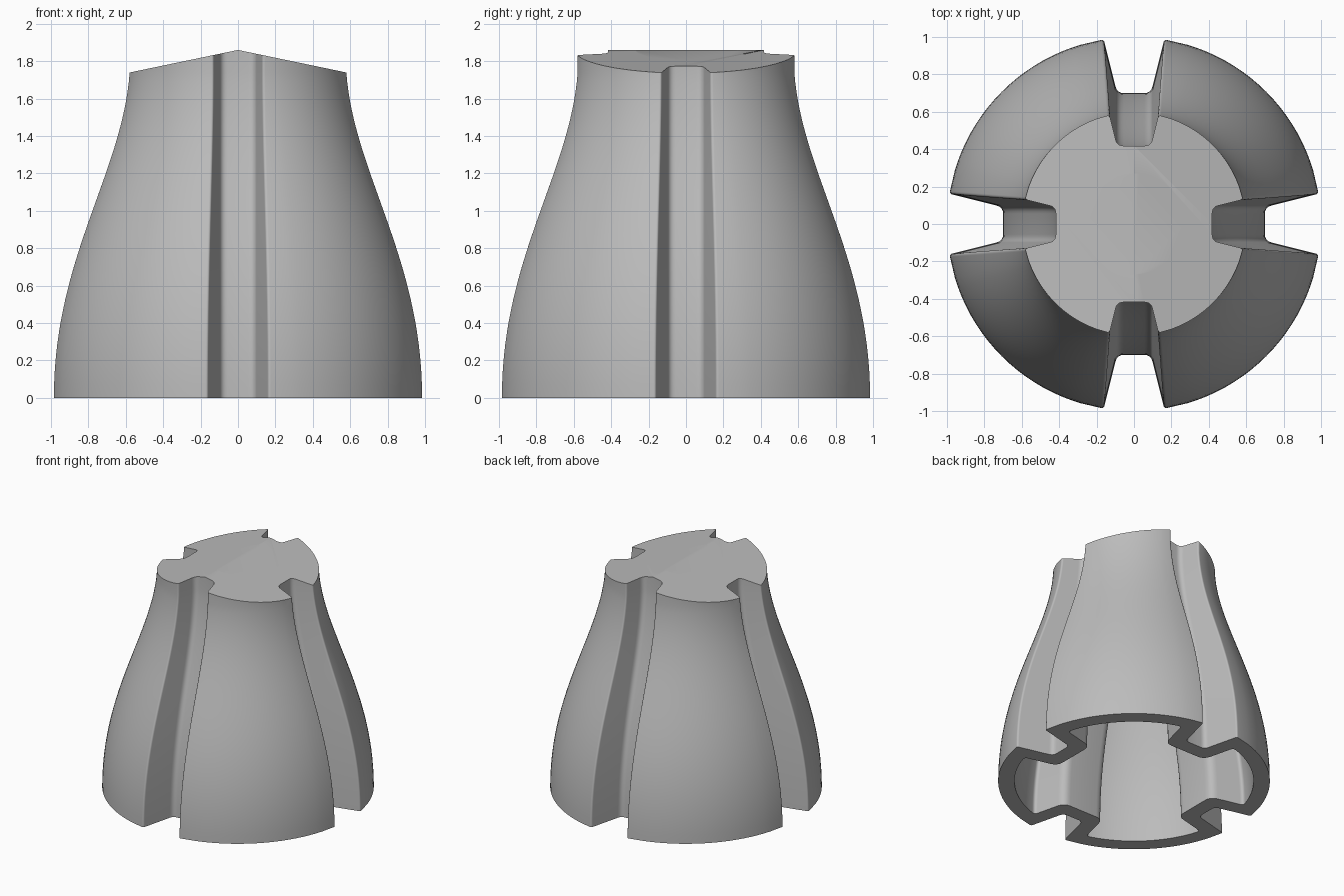
import bpy
import bmesh
import math
from mathutils import Vector
from mathutils.geometry import interpolate_bezier

cube = bpy.data.objects.get("Cube")
if cube:
    bpy.data.objects.remove(cube, do_unlink=True)

grey = bpy.data.materials.new("plain_grey")
grey.use_nodes = True
grey.diffuse_color = (0.5, 0.5, 0.5, 1)
grey.node_tree.nodes["Principled BSDF"].inputs["Base Color"].default_value = (0.5, 0.5, 0.5, 1)

WALL = 0.12
SLOPE = 0.25       # flare of the slot sides
SLOT_HALF = 0.09   # half width of the slot floor
RIDGE, PITCH = 1.86, 0.208


def loft(name, rings):
    """Closed solid through rings of equal point count."""
    bm = bmesh.new()
    loops = [[bm.verts.new(p) for p in ring] for ring in rings]
    for a, b in zip(loops, loops[1:]):
        for i in range(len(a)):
            j = (i + 1) % len(a)
            bm.faces.new((a[i], a[j], b[j], b[i]))
    bm.faces.new(loops[0][::-1])
    bm.faces.new(loops[-1])
    bmesh.ops.recalc_face_normals(bm, faces=bm.faces)
    mesh = bpy.data.meshes.new(name)
    bm.to_mesh(mesh)
    bm.free()
    mesh.materials.append(grey)
    obj = bpy.data.objects.new(name, mesh)
    bpy.context.collection.objects.link(obj)
    return obj


def fillet(before, corner, after, radius, steps=5):
    """Round a corner with a short quadratic curve."""
    a = corner + (before - corner).normalized() * radius
    b = corner + (after - corner).normalized() * radius
    ts = [i / steps for i in range(steps + 1)]
    return [a * (1 - t) ** 2 + corner * 2 * t * (1 - t) + b * t * t for t in ts]


def slotted_ring(radius, floor, half, z, r_floor, r_tip):
    """Circle with four flared slots, as a list of points at height z."""
    # where the slot side meets the circle
    u = floor
    for _ in range(20):
        v = half + SLOPE * (u - floor)
        u = math.sqrt(radius ** 2 - v ** 2)
    tip = Vector((u, v))
    root = Vector((floor, half))
    edge = math.atan2(v, u)
    span = math.pi / 2 - 2 * edge
    arc_next = Vector((math.cos(edge + 0.1), math.sin(edge + 0.1))) * radius
    side = fillet(Vector((floor, 0)), root, tip, r_floor) + fillet(root, tip, arc_next, r_tip)
    mirrored = [Vector((p.x, -p.y)) for p in reversed(side)]
    arc = []
    for i in range(1, 20):
        ang = edge + span * (0.06 + 0.88 * i / 20)
        arc.append(Vector((math.cos(ang), math.sin(ang))) * radius)
    quarter = mirrored + [Vector((floor, 0))] + side + arc
    points = []
    for k in range(4):
        c, s = math.cos(k * math.pi / 2), math.sin(k * math.pi / 2)
        points += [(p.x * c - p.y * s, p.x * s + p.y * c, z) for p in quarter]
    return points


def circle(radius, z, count=64):
    angles = [2 * math.pi * i / count for i in range(count)]
    return [(radius * math.cos(a), radius * math.sin(a), z) for a in angles]


def apply_boolean(obj, cutter, operation):
    mod = obj.modifiers.new("cut", 'BOOLEAN')
    mod.object = cutter
    mod.operation = operation
    mod.solver = 'EXACT'
    bpy.context.view_layer.objects.active = obj
    bpy.ops.object.modifier_apply(modifier=mod.name)
    bpy.data.objects.remove(cutter, do_unlink=True)


# bell-shaped side profile as (radius, height)
profile = [(p.x, p.y) for p in interpolate_bezier(
    Vector((1, 0)), Vector((1, 0.75)), Vector((0.635, 1.2)), Vector((0.597, 1.74)), 32)]

# outer body, left tall for the roof cut
body = loft("slotted_bell_body", [
    slotted_ring(r, 0.7 * r, SLOT_HALF, z, 0.035, 0.015)
    for r, z in profile + [(profile[-1][0], 2.0)]])

# gabled top with its ridge running front to back
roof_edge = RIDGE - 2 * PITCH
section = [(-2, -1), (2, -1), (2, roof_edge), (0, RIDGE), (-2, roof_edge)]
roof = loft("roof_cutter", [[(x, y, z) for x, z in section] for y in (-2, 2)])
apply_boolean(body, roof, 'INTERSECT')

# hollow underside following the slots
inner = [(1, -0.1)] + [(r, z) for r, z in profile if z < 1.5]
cavity = loft("cavity_cutter", [
    slotted_ring(r - WALL, 0.7 * r - WALL, SLOT_HALF + 0.78 * WALL, z, 0.06, 0.03)
    for r, z in inner])
apply_boolean(body, cavity, 'DIFFERENCE')

# blind round socket with a filleted floor
steps = [i * math.pi / 12 for i in range(7)]
bore_rings = [circle(0.235 + 0.035 * math.sin(a), 1.655 - 0.035 * math.cos(a)) for a in steps]
bore = loft("socket_cutter", bore_rings + [circle(0.27, 2.1)])
apply_boolean(body, bore, 'DIFFERENCE')

# smooth curves, sharp edges
bpy.ops.object.select_all(action='DESELECT')
body.select_set(True)
bpy.context.view_layer.objects.active = body
bpy.ops.object.shade_smooth_by_angle(angle=math.radians(32))
